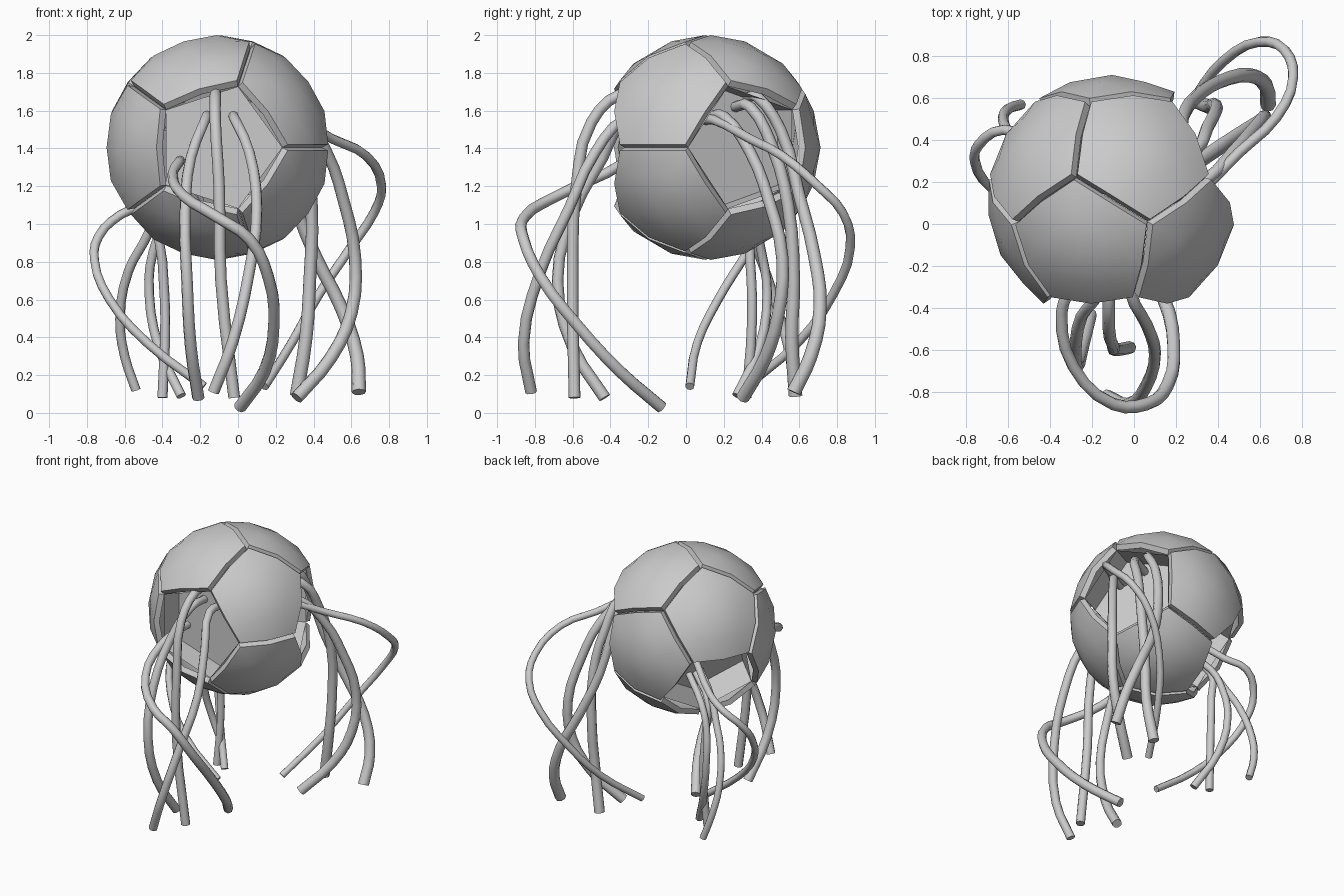
import bpy, bmesh, math
from mathutils import Vector

if "Cube" in bpy.data.objects:
    bpy.data.objects.remove(bpy.data.objects["Cube"])

C = Vector((-0.105, 0.117, 1.405))   # ball centre
R, R_IN = 0.595, 0.56                # outer and inner shell radius
FLOOR = 0.27                         # distance of recess floors from the centre


def ring(radius, y, start):
    return [Vector((radius * math.cos(math.radians(start + 72 * k)), y,
                    radius * math.sin(math.radians(start + 72 * k)))) for k in range(5)]


# dodecahedron corners (axis along y) and face directions
corners = (ring(0.607, -0.795, 0) + ring(0.982, -0.188, 0)
           + ring(0.982, 0.188, 36) + ring(0.607, 0.795, 36))
back_half = ring(0.894, 0.447, 0)
front_half = ring(0.894, -0.447, 36)
closed = [Vector((0, 1, 0))] + front_half + [n for i, n in enumerate(back_half) if i not in (0, 3)]
FRONT, RIGHT, LEFT = Vector((0, -1, 0)), back_half[0].normalized(), back_half[3].normalized()


def pentagon(n):
    u = n.orthogonal().normalized()
    w = n.cross(u)
    pent = sorted(corners, key=lambda v: -v.dot(n))[:5]
    return sorted(pent, key=lambda v: math.atan2(v.dot(w), v.dot(u)))


def finish(name, bm):
    me = bpy.data.meshes.new(name)
    bm.to_mesh(me)
    bm.free()
    ob = bpy.data.objects.new(name, me)
    bpy.context.collection.objects.link(ob)
    bpy.ops.object.select_all(action='DESELECT')
    bpy.context.view_layer.objects.active = ob
    ob.select_set(True)
    bpy.ops.object.shade_smooth_by_angle(angle=math.radians(35))


def panel(name, n):
    """Domed pentagon plate with a chamfered rim and an inner skin."""
    pent = pentagon(n)
    mid = sum(pent, Vector()) / 5
    bm = bmesh.new()

    def skin(scale, radius, flip):
        p = [mid + (v - mid) * scale for v in pent]
        put = lambda v: bm.verts.new(C + v.normalized() * radius)
        centre = put(mid)
        half = [put(mid + (v - mid) * 0.5) for v in p]
        rim = []
        for i in range(5):
            rim += [put(p[i]), put((p[i] + p[(i + 1) % 5]) / 2)]
        for i in range(5):
            j = (i + 1) % 5
            a, m, b = rim[2 * i], rim[2 * i + 1], rim[2 * j]
            for f in ((centre, half[i], half[j]), (half[i], a, m),
                      (half[i], m, half[j]), (half[j], m, b)):
                bm.faces.new(f[::-1] if flip else f)
        return rim

    top = skin(0.938, R, False)
    low = skin(0.997, R_IN, True)
    for i in range(10):
        j = (i + 1) % 10
        bm.faces.new((top[i], low[i], low[j], top[j]))
    bmesh.ops.recalc_face_normals(bm, faces=bm.faces)
    finish(name, bm)


def recess(name, n):
    """Five-sided pit with a flat floor behind an open pentagon."""
    bm = bmesh.new()
    pent = [v * R_IN for v in pentagon(n)]
    rim = [bm.verts.new(C + v) for v in pent]
    base = [bm.verts.new(C + v + n * (FLOOR - v.dot(n))) for v in pent]
    bm.faces.new(base)
    for i in range(5):
        j = (i + 1) % 5
        bm.faces.new((base[j], base[i], rim[i], rim[j]))
    finish(name, bm)


for k, n in enumerate(closed):
    panel(f"shell_panel_{k + 1}", n.normalized())
for side, n in (("front", FRONT), ("right", RIGHT), ("left", LEFT)):
    recess(side + "_recess", n)


def tentacle(name, n, pts, r0, r1):
    """Round tube from the recess floor through the points, radius r0 to r1."""
    p = Vector(pts[0])
    pts = [p + n * (FLOOR - 0.005 - (p - C).dot(n))] + pts
    cu = bpy.data.curves.new(name, 'CURVE')
    cu.dimensions = '3D'
    cu.bevel_depth = 1.0
    cu.bevel_resolution = 2
    cu.resolution_u = 3
    cu.use_fill_caps = True
    sp = cu.splines.new('BEZIER')
    sp.bezier_points.add(len(pts) - 1)
    for i, (bp, co) in enumerate(zip(sp.bezier_points, pts)):
        bp.co = co
        bp.radius = r0 + (r1 - r0) * i / (len(pts) - 1)
        bp.handle_left_type = bp.handle_right_type = 'AUTO'
    sp.use_smooth = True
    bpy.context.collection.objects.link(bpy.data.objects.new(name, cu))


# front opening
tentacle("front_tentacle_1", FRONT, [(-.12, -.34, 1.69), (-.12, -.5, 1.54), (-.1, -.58, 1.2),
         (-.09, -.6, .7), (-.02, -.59, .08)], .029, .031)
tentacle("front_tentacle_2", FRONT, [(-.17, -.31, 1.56), (-.25, -.44, 1.35), (-.28, -.6, 1.05),
         (-.27, -.68, .7), (-.25, -.6, .35), (-.21, -.43, .08)], .027, .033)
tentacle("front_tentacle_3", FRONT, [(-.02, -.31, 1.56), (.06, -.48, 1.38), (.1, -.62, 1.08),
         (.06, -.77, .75), (-.03, -.86, .37), (-.13, -.82, .11)], .028, .031)
tentacle("front_tentacle_4", FRONT, [(-.31, -.3, 1.33), (-.345, -.42, 1.27), (-.29, -.68, 1.15),
         (-.1, -.86, 1.03), (.06, -.86, .92), (.16, -.77, .72), (.19, -.58, .47),
         (.14, -.35, .22), (.01, -.13, .03)], .026, .034)
# right opening
tentacle("right_tentacle_1", RIGHT, [(.3, .15, 1.55), (.5, .34, 1.45), (.68, .51, 1.36),
         (.76, .7, 1.2), (.72, .83, 1.06), (.6, .87, .88), (.43, .78, .63),
         (.29, .6, .38), (.14, .32, .14)], .026, .024)
tentacle("right_tentacle_2", RIGHT, [(.33, .2, 1.57), (.47, .34, 1.38), (.56, .44, 1.12),
         (.62, .51, .82), (.6, .49, .53), (.49, .42, .29), (.31, .3, .08)], .028, .036)
tentacle("right_tentacle_3", RIGHT, [(.2, .38, 1.67), (.23, .5, 1.5), (.29, .6, 1.15),
         (.41, .68, .83), (.55, .71, .55), (.63, .66, .3), (.64, .57, .11)], .028, .038)
tentacle("right_tentacle_4", RIGHT, [(.28, .34, 1.62), (.35, .46, 1.4), (.39, .54, 1.1),
         (.38, .57, .7), (.36, .56, .4), (.31, .58, .09)], .029, .036)
# lower left opening
tentacle("left_tentacle_1", LEFT, [(-.42, .3, 1.04), (-.5, .36, .9), (-.58, .42, .75),
         (-.625, .5, .5), (-.6, .55, .3), (-.54, .57, .12)], .026, .025)
tentacle("left_tentacle_2", LEFT, [(-.41, .32, 1.0), (-.4, .34, .8), (-.385, .35, .5),
         (-.4, .32, .08)], .025, .027)
tentacle("left_tentacle_3", LEFT, [(-.38, .36, 1.0), (-.45, .4, .85), (-.47, .43, .63),
         (-.42, .39, .35), (-.3, .27, .09)], .024, .027)
tentacle("left_tentacle_4", LEFT, [(-.47, .39, 1.11), (-.62, .45, 1.05), (-.74, .38, .93),
         (-.76, .3, .81), (-.68, .17, .6), (-.48, .06, .37), (-.18, .02, .14)], .025, .024)
